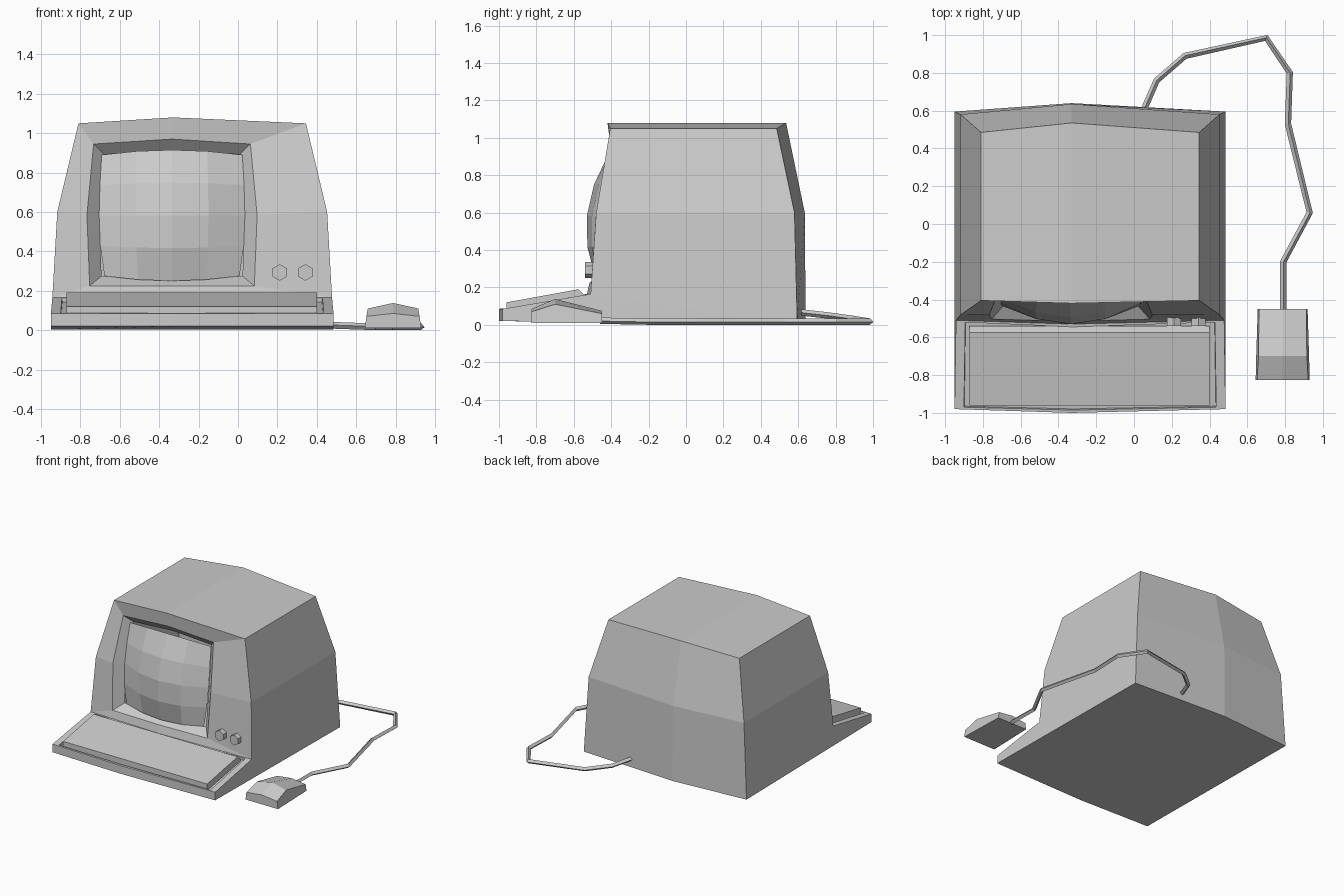
import bpy, bmesh
from math import pi
from mathutils import Vector, Matrix

cube = bpy.data.objects.get("Cube")
if cube:
    bpy.data.objects.remove(cube)

# Single plastic material
GREY = (0.6, 0.6, 0.6, 1)
plastic = bpy.data.materials.new("grey plastic")
plastic.use_nodes = True
plastic.diffuse_color = GREY
bsdf = plastic.node_tree.nodes["Principled BSDF"]
bsdf.inputs["Base Color"].default_value = GREY
bsdf.inputs["Roughness"].default_value = 0.7


def finish(bm, name):
    bmesh.ops.recalc_face_normals(bm, faces=bm.faces)
    mesh = bpy.data.meshes.new(name)
    bm.to_mesh(mesh)
    bm.free()
    mesh.materials.append(plastic)
    obj = bpy.data.objects.new(name, mesh)
    bpy.context.collection.objects.link(obj)
    return obj


# Case: rows of left, fold and right points
CX, FOLD = -0.2325, -0.33
bm = bmesh.new()


def row(half, y, z, bulge_y, bulge_z=0.0):
    pts = ((CX - half, y, z), (FOLD, y + bulge_y, z + bulge_z), (CX + half, y, z))
    return [bm.verts.new(p) for p in pts]


base = row(0.7175, -0.98, 0.02, -0.02)
lip = row(0.7175, -0.98, 0.085, -0.02)
step = row(0.71, -0.51, 0.165, -0.02)
mid_l, mid_r = [bm.verts.new((CX + s * 0.685, -0.48, 0.6)) for s in (-1, 1)]
top = row(0.5775, -0.405, 1.05, -0.015, 0.03)
back_top = row(0.5775, 0.485, 1.05, 0.05, 0.03)
back_mid = row(0.685, 0.58, 0.6, 0.055)
back_base = row(0.7175, 0.595, 0.003, 0.045)


def strip(a, b):
    return [bm.faces.new((a[k], a[k + 1], b[k + 1], b[k])) for k in (0, 1)]


strip(base, lip)
deck = strip(lip, step)
for a, b in ((top, back_top), (back_top, back_mid), (back_mid, back_base), (back_base, base)):
    strip(a, b)
for k, mid in ((0, mid_l), (2, mid_r)):
    bm.faces.new((base[k], lip[k], step[k], back_base[k]))
    bm.faces.new((step[k], mid, back_mid[k], back_base[k]))
    bm.faces.new((mid, top[k], back_top[k], back_mid[k]))

# Front panel and sloping screen surround
outer = [step[0], step[1], step[2], mid_r, top[2], top[1], top[0], mid_l]


def bezel_ring(hw_low, hw_mid, hw_top, low, high, bow, depth):
    c = -0.335
    pts = [(c - hw_low, low), (c, low - bow), (c + hw_low, low), (c + hw_mid, 0.585),
           (c + hw_top, high), (c, high + 0.025), (c - hw_top, high), (c - hw_mid, 0.585)]
    ring = []
    for x, z in pts:
        y = -0.505 + 0.06 * (z - 0.2) + 0.17 * max(0, z - 0.585)
        ring.append(bm.verts.new((x, y + depth, z)))
    ring[5].co.y -= 0.012
    ring[1].co.y -= 0.012
    return ring


rim = bezel_ring(0.418, 0.432, 0.398, 0.225, 0.945, 0.0, 0.0)
well = bezel_ring(0.358, 0.37, 0.343, 0.275, 0.89, 0.025, 0.065)
for a, b in ((outer, rim), (rim, well)):
    for i in range(8):
        j = (i + 1) % 8
        bm.faces.new((a[i], a[j], b[j], b[i]))

# Sunken keyboard tray
bmesh.ops.recalc_face_normals(bm, faces=bm.faces)
bmesh.ops.inset_region(bm, faces=deck, thickness=0.015)
for v in {v for f in deck for v in f.verts}:
    v.co.x = CX + (v.co.x - CX) * 0.945
bmesh.ops.inset_region(bm, faces=deck, thickness=0.003, depth=-0.02)
finish(bm, "case")

# Bulging screen: a 4 by 4 grid
bm = bmesh.new()
grid = []
for r in range(5):
    v = r / 2 - 1
    line = []
    for c in range(5):
        u = c / 2 - 1
        half_w = 0.37 - (0.02 - 0.007 * v) * v * v
        z = 0.5825 + 0.3075 * v + 0.025 * v * (1 - u * u)
        edge = -0.42 + 0.035 * v + 0.015 * v * v
        y = edge - 0.11 * (1 - 0.6 * v * v) * (1 - u * u)
        line.append(bm.verts.new((-0.335 + half_w * u, y, z)))
    grid.append(line)
for r in range(4):
    for c in range(4):
        bm.faces.new((grid[r][c], grid[r][c + 1], grid[r + 1][c + 1], grid[r + 1][c]))
screen = finish(bm, "screen")
if screen.data.polygons[0].normal.y > 0:
    screen.data.flip_normals()

# Keyboard: wedge profile extruded across
bm = bmesh.new()
profile = [(-0.96, 0.07), (-0.96, 0.12), (-0.575, 0.19), (-0.54, 0.155), (-0.54, 0.12)]
face = bm.faces.new([bm.verts.new((-0.87, y, z)) for y, z in profile])
ext = bmesh.ops.extrude_face_region(bm, geom=[face])
bmesh.ops.translate(bm, vec=(1.27, 0, 0),
                    verts=[g for g in ext["geom"] if isinstance(g, bmesh.types.BMVert)])
finish(bm, "keyboard")

# Hexagonal knobs
for name, x in (("left_knob", 0.342), ("right_knob", 0.212)):
    bm = bmesh.new()
    bmesh.ops.create_cone(bm, cap_ends=True, segments=6, radius1=0.042, radius2=0.042, depth=0.07,
                          matrix=Matrix.Translation((x, -0.505, 0.293)) @ Matrix.Rotation(pi / 2, 4, "X"))
    finish(bm, name)

# Mouse: ridged cross-sections from front to back
bm = bmesh.new()
sections = []
for y, lower, upper, side_z, ridge_z in ((-0.825, 0.143, 0.135, 0.07, 0.085),
                                         (-0.7, 0.14, 0.128, 0.11, 0.138),
                                         (-0.45, 0.132, 0.125, 0.06, 0.075)):
    pts = [(-lower, 0.01), (-upper, side_z), (0, ridge_z), (upper, side_z), (lower, 0.01)]
    sections.append([bm.verts.new((0.787 + x, y, z)) for x, z in pts])
for a, b in zip(sections, sections[1:]):
    for i in range(5):
        j = (i + 1) % 5
        bm.faces.new((a[i], a[j], b[j], b[i]))
bm.faces.new(sections[0])
bm.faces.new(sections[-1])
finish(bm, "mouse")

# Cable: four-sided tube from the case back to the mouse
path = [(0.05, 0.6, 0.068), (0.12, 0.76, 0.05), (0.27, 0.89, 0.032), (0.70, 0.985, 0.017),
        (0.825, 0.8, 0.017), (0.815, 0.53, 0.017), (0.93, 0.06, 0.017), (0.79, -0.2, 0.017),
        (0.79, -0.46, 0.022)]
curve = bpy.data.curves.new("mouse_cable", "CURVE")
curve.dimensions = "3D"
curve.bevel_depth = 0.017
curve.bevel_resolution = 0
curve.use_fill_caps = True
spline = curve.splines.new("POLY")
spline.points.add(len(path) - 1)
for point, co in zip(spline.points, path):
    point.co = (*co, 1)
spline.use_smooth = False
curve.materials.append(plastic)
bpy.context.collection.objects.link(bpy.data.objects.new("mouse_cable", curve))
